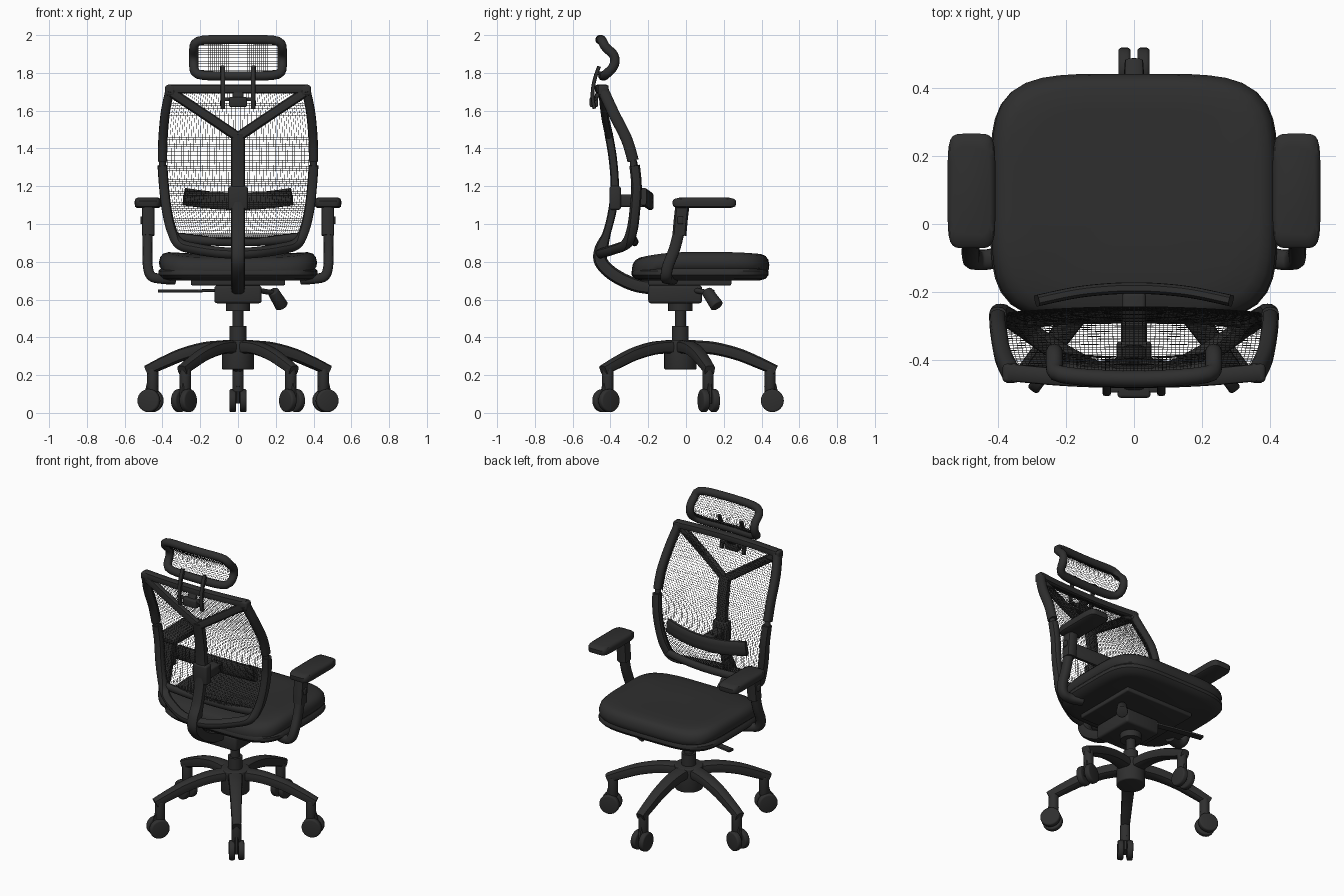
import bpy, bmesh, math
from mathutils import Vector, Matrix

if "Cube" in bpy.data.objects:
    bpy.data.objects.remove(bpy.data.objects["Cube"])

def material(name, v):
    m = bpy.data.materials.new(name)
    m.diffuse_color = (v, v, v, 1)
    m.use_nodes = True
    m.node_tree.nodes["Principled BSDF"].inputs["Base Color"].default_value = m.diffuse_color
    return m

DARK = material("charcoal plastic", 0.028)
NET = material("black mesh", 0.02)

def finish(name, bm, mat=DARK, angle=40):
    bmesh.ops.recalc_face_normals(bm, faces=bm.faces)
    me = bpy.data.meshes.new(name)
    bm.to_mesh(me)
    bm.free()
    me.materials.append(mat)
    ob = bpy.data.objects.new(name, me)
    bpy.context.collection.objects.link(ob)
    bpy.ops.object.select_all(action='DESELECT')
    ob.select_set(True)
    bpy.context.view_layer.objects.active = ob
    bpy.ops.object.shade_smooth_by_angle(angle=math.radians(angle))
    return ob

def spline(pts, t):
    """Smooth curve through any-length tuples, t in 0..1"""
    n = len(pts) - 1
    i = min(int(t * n), n - 1)
    u = t * n - i
    p = [pts[max(0, min(n, i + k))] for k in (-1, 0, 1, 2)]
    return [0.5 * (2*b + (c-a)*u + (2*a-5*b+4*c-d)*u*u + (3*b-a-3*c+d)*u**3) for a, b, c, d in zip(*p)]

def sweep(name, pts, w, h=None, ref=(0, 0, 1), closed=False, power=2, n=14, steps=6):
    """Sweep an oval (power 2) or boxy (power 6) section; each point may add its own w, h"""
    h = h or w
    if closed:
        path = [list(p) for p in pts]
    else:
        k = steps * (len(pts) - 1)
        path = [spline(pts, j / k) for j in range(k + 1)]
    bm, rings, m = bmesh.new(), [], len(path)
    for j, p in enumerate(path):
        a = path[(j-1) % m] if closed else path[max(j-1, 0)]
        b = path[(j+1) % m] if closed else path[min(j+1, m-1)]
        t = (Vector(b[:3]) - Vector(a[:3])).normalized()
        side = t.cross(Vector(ref)).normalized()
        up = side.cross(t)
        ww, hh = p[3:5] if len(p) > 3 else (w, h)
        ring = []
        for i in range(n):
            ang = 2 * math.pi * (i + .5) / n
            c, s = math.cos(ang), math.sin(ang)
            f = (abs(c)**power + abs(s)**power) ** (-1 / power)
            ring.append(bm.verts.new(Vector(p[:3]) + side * c * f * ww + up * s * f * hh))
        rings.append(ring)
    for j in range(m if closed else m - 1):
        r, q = rings[j], rings[(j+1) % m]
        for i in range(n):
            bm.faces.new((r[i], r[(i+1) % n], q[(i+1) % n], q[i]))
    if not closed:
        bm.faces.new(rings[0])
        bm.faces.new(rings[-1])
    return finish(name, bm)

def box(name, lo, hi, bevel=0.01):
    bm = bmesh.new()
    lo, hi = Vector(lo), Vector(hi)
    bmesh.ops.create_cube(bm, size=1, matrix=Matrix.Translation((lo+hi)/2) @ Matrix.Diagonal((*(hi-lo), 1)))
    bmesh.ops.bevel(bm, geom=bm.edges[:], offset=bevel, segments=3, affect='EDGES', profile=.5)
    return finish(name, bm)

def rod(name, a, b, r, r2=None, bevel=0.0, n=24):
    a, b = Vector(a), Vector(b)
    d = b - a
    bm = bmesh.new()
    bmesh.ops.create_cone(bm, cap_ends=True, segments=n, radius1=r, radius2=r if r2 is None else r2, depth=d.length,
                          matrix=Matrix.Translation((a+b)/2) @ d.to_track_quat('Z', 'Y').to_matrix().to_4x4())
    if bevel:
        rim = [e for f in bm.faces if len(f.verts) > 4 for e in f.edges]
        bmesh.ops.bevel(bm, geom=rim, offset=bevel, segments=3, affect='EDGES', profile=.5)
    return finish(name, bm)

def slab(name, centre, a, b, layers, power=5, warp=lambda x, y: 0, n=64):
    """Stack of inset rounded outlines; layers are (inset, z)"""
    bm, rings = bmesh.new(), []
    for inset, z in layers:
        ring = []
        for i in range(n):
            t = 2 * math.pi * i / n
            c, s = math.cos(t), math.sin(t)
            f = (abs(c)**power + abs(s)**power) ** (-1 / power)
            x, y = centre[0] + c*f*(a-inset), centre[1] + s*f*(b-inset*b/a)
            ring.append(bm.verts.new((x, y, z + warp(x, y))))
        rings.append(ring)
    for r, q in zip(rings, rings[1:]):
        for i in range(n):
            bm.faces.new((r[i], r[(i+1) % n], q[(i+1) % n], q[i]))
    bm.faces.new(rings[0])
    bm.faces.new(rings[-1])
    return finish(name, bm)

def net(name, surf, nu, nv, thick):
    """Fine woven threads over a parametric surface"""
    bm = bmesh.new()
    g = [[bm.verts.new(surf(i/nu*2-1, j/nv)) for i in range(nu+1)] for j in range(nv+1)]
    for j in range(nv):
        for i in range(nu):
            bm.faces.new((g[j][i], g[j][i+1], g[j+1][i+1], g[j+1][i]))
    ob = finish(name, bm, NET)
    w = ob.modifiers.new("threads", 'WIREFRAME')
    w.thickness = thick
    w.use_even_offset = False
    return ob

# Five-star base with twin-wheel casters
HUB = Vector((0, -.03, 0))
for k in range(5):
    ang = math.radians(90 + 72 * k)
    d, s = Vector((math.cos(ang), math.sin(ang), 0)), Vector((-math.sin(ang), math.cos(ang), 0))
    P = lambda r, z, o=0: HUB + d * r + s * o + Vector((0, 0, z))
    arm = [(.04, .35, .045, .035), (.17, .343, .04, .034), (.30, .312, .035, .033), (.41, .268, .031, .031), (.505, .225, .027, .027)]
    sweep("base_arm", [(*P(r, z), w, h) for r, z, w, h in arm], .04, power=4)
    rod("caster_stem", P(.475, .11), P(.475, .235), .03, bevel=.006)
    sweep("caster_fork", [P(.475, .15), P(.485, .10), P(.485, .05)], .013, .032, ref=d, power=4)
    for o in (-1, 1):
        rod("caster_wheel", P(.487, .065, o*.01), P(.487, .065, o*.046), .061, bevel=.01)
rod("base_hub", (0, -.03, .23), (0, -.03, .385), .086, bevel=.008)
rod("column_sleeve", (0, -.03, .38), (0, -.03, .46), .044)
rod("gas_column", (0, -.03, .45), (0, -.03, .56), .029)
rod("column_collar", (0, -.03, .54), (0, -.03, .59), .064)

# Tilt mechanism, lever and knob
box("mechanism", (-.125, -.2, .58), (.125, .085, .675), .015)
box("seat_plate", (-.25, -.2, .675), (.25, .24, .715), .008)
sweep("lever", [(-.1, .06, .65), (-.25, .1, .645), (-.42, .13, .645)], .022, .008, power=4)
rod("knob_stem", (.1, .04, .65), (.19, .12, .635), .014)
rod("tension_knob", (.185, .11, .645), (.232, .165, .565), .03, .036, bevel=.006)

# Seat
def dish(x, y):
    rear = min(0, y) / .29
    front = max(0, y - .2) / .24
    return -.04 * rear * rear - .015 * front ** 2
slab("seat_shell", (0, .075), .422, .363, [(.06, .70), (.02, .71), (0, .73), (0, .75), (.012, .765)], 4.5)
slab("seat_cushion", (0, .077), .418, .364, [(.015, .76), (.002, .775), (0, .80), (.006, .825), (.022, .843),
     (.05, .851), (.12, .847), (.22, .842), (.32, .839), (.40, .838)], 4.5, lambda x, y: dish(x, y))

# Armrests
for s in (-1, 1):
    slab("arm_pad", (s*.477, .097), .07, .168, [(.012, 1.085), (.002, 1.092), (0, 1.105), (0, 1.122), (.004, 1.133), (.016, 1.14)], 6)
    sweep("arm_sleeve", [(s*.475, -.02, 1.09), (s*.475, -.028, 1.02), (s*.475, -.035, .94)], .033, .037, ref=(0, 1, 0), power=5)
    sweep("arm_post", [(s*.478, -.035, .97), (s*.479, -.06, .87), (s*.478, -.095, .78), (s*.46, -.105, .725),
                       (s*.41, -.10, .71), (s*.34, -.07, .705)], .026, .03, ref=(0, 1, .01), power=3)
    box("height_button", (s*.497-.02, -.045, 1.0), (s*.497+.02, -.015, 1.04), .005)

# Back frame side rails, joints, lower hoop and upper struts
RAIL = [(.36, -.44, 1.71), (.385, -.385, 1.59), (.398, -.315, 1.45), (.40, -.275, 1.32),
        (.392, -.262, 1.2), (.378, -.27, 1.08), (.352, -.285, .97), (.325, -.29, .92)]
for s in (-1, 1):
    M = lambda pts: [(s*p[0], *p[1:]) for p in pts]
    sweep("upper_side_rail", M(RAIL[:3] + [(.40, -.28, 1.335)]), .024, .03, ref=(0, 1, 0), power=3)
    sweep("rail_joint", M([(.40, -.283, 1.35), (.40, -.274, 1.29)]), .018)
    sweep("lower_side_rail", M([(.40, -.272, 1.31)] + RAIL[4:7] + [(.31, -.315, .895), (.22, -.375, .868),
          (.1, -.435, .85), (0, -.45, .845)]), .026, .028, ref=(.02, 1, .5), power=3)
    sweep("back_strut", M([(0, -.405, 1.46), (.17, -.43, 1.575), (.35, -.445, 1.695)]), .018, .026, ref=(0, 0, 1), power=4)
    box("rail_corner", (s*.36-.026, -.465, 1.68), (s*.36+.026, -.41, 1.735), .012)
sweep("top_rail", [(-.37, -.435, 1.715), (-.2, -.45, 1.715), (0, -.456, 1.715), (.2, -.45, 1.715), (.37, -.435, 1.715)], .026, .024, power=4)
sweep("bottom_rail", [(-.325, -.285, .93), (-.17, -.275, .912), (0, -.272, .906), (.17, -.275, .912), (.325, -.285, .93)], .02, .024)

# Curved spine
SPINE = [(-.12, .66), (-.26, .675), (-.38, .73), (-.45, .80), (-.447, .87), (-.42, .95), (-.39, 1.07), (-.377, 1.2), (-.388, 1.35), (-.41, 1.48)]
sweep("spine", [(0, y, z, .036, .036 if z < .9 else .022) for y, z in SPINE], .036, ref=(0, 1, .3), power=4)

# Lumbar support
box("lumbar_slider", (-.052, -.405, 1.075), (.052, -.345, 1.20), .012)
box("lumbar_arm", (-.035, -.36, 1.09), (.035, -.2, 1.155), .012)
sweep("lumbar_pad", [(-.285, -.225, 1.145), (-.15, -.198, 1.127), (0, -.188, 1.12), (.15, -.198, 1.127), (.285, -.225, 1.145)], .017, .046, power=5)

# Backrest mesh
def back_surface(u, v):
    x, y, z = spline(RAIL, v)
    return (u * x, y + .025 * (1 - u*u) * math.sin(math.pi * v) - .012 * (1 - u*u) * (1 - v), z)
net("back_mesh", back_surface, 64, 76, .0022)

# Headrest: curved frame, mesh and supports
HEAD = [(-.44, 1.785), (-.405, 1.81), (-.39, 1.86), (-.40, 1.91), (-.44, 1.955), (-.455, 1.975)]
def head_point(x, z):
    y = spline(HEAD, max(0, min(1, (z - 1.785) / .19)))[0]
    return (x, y + .25 * x * x, z)
loop = []
for i in range(56):
    c, s = math.cos(2*math.pi*i/56), math.sin(2*math.pi*i/56)
    f = (abs(c)**7 + abs(s)**7) ** (-1/7)
    loop.append(head_point(.234*c*f, 1.88 + .096*s*f))
sweep("headrest_frame", loop, .025, .025, ref=(0, 1, 0), closed=True)
net("headrest_mesh", lambda u, v: head_point(u*.23, 1.785 + .19*v), 44, 20, .0022)
for s in (-1, 1):
    sweep("headrest_support", [(s*.08, -.485, 1.61), (s*.08, -.495, 1.68), (s*.08, -.485, 1.76), (s*.08, -.46, 1.835)], .012, .01, ref=(0, 1, 0), power=4)
    rod("support_link", (s*.08, -.47, 1.80), (s*.08, -.425, 1.79), .01)
box("headrest_clamp", (-.048, -.51, 1.62), (.048, -.465, 1.672), .008)
sweep("clamp_bracket", [(0, -.49, 1.645), (0, -.475, 1.67), (0, -.458, 1.71)], .03, .012, ref=(0, 1, 0), power=4)
box("clamp_crossbar", (-.085, -.495, 1.65), (.085, -.475, 1.67), .005)
